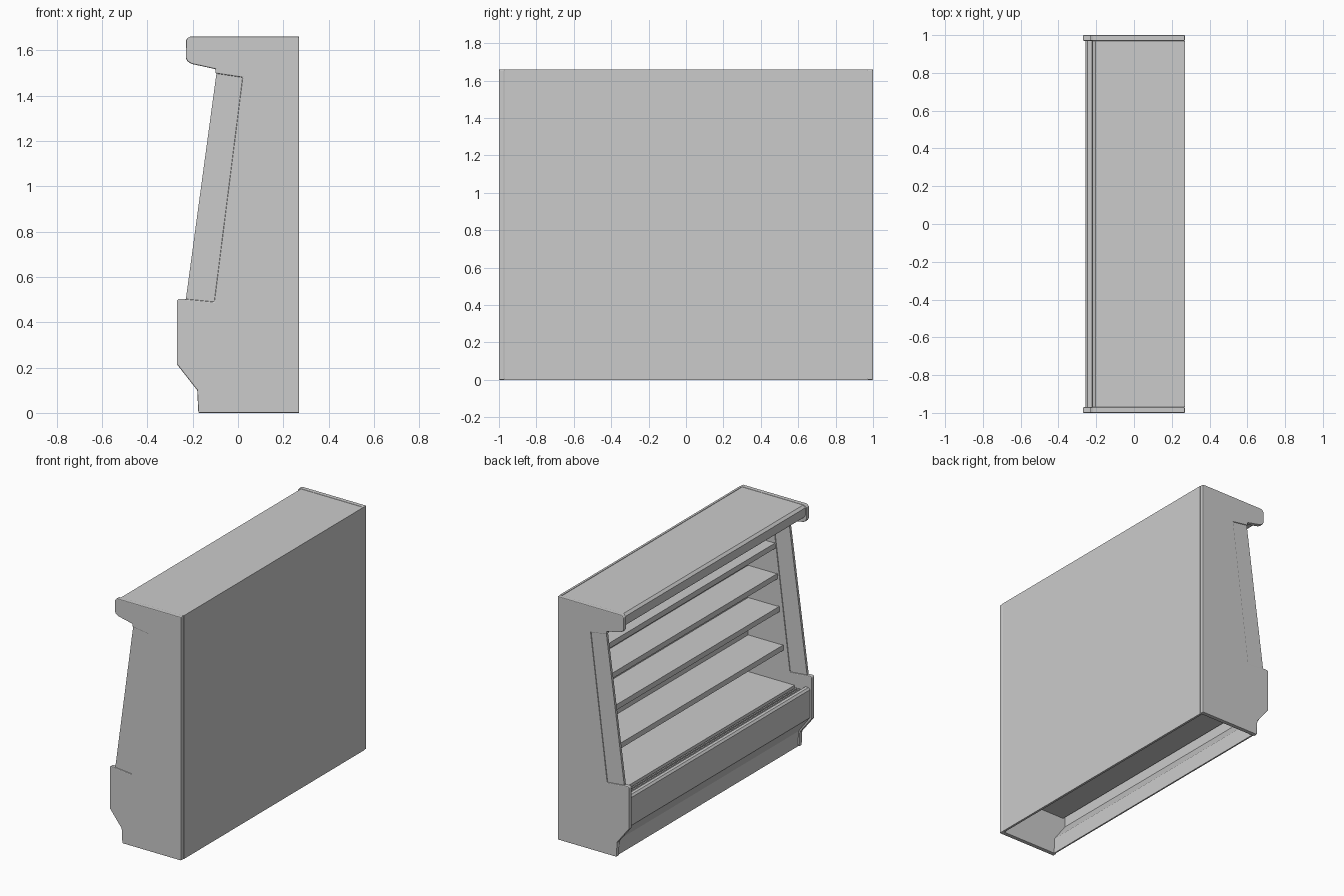
import bpy, bmesh, math

if "Cube" in bpy.data.objects:
    bpy.data.objects.remove(bpy.data.objects["Cube"])

grey = bpy.data.materials.new("light grey")
grey.diffuse_color = (0.6, 0.6, 0.6, 1)
grey.use_nodes = True
grey.node_tree.nodes["Principled BSDF"].inputs["Base Color"].default_value = grey.diffuse_color


def extrude(name, pts, y0, y1, bevel=0.0):
    """Extrude an x/z outline along y."""
    bm = bmesh.new()
    face = bm.faces.new([bm.verts.new((x, y0, z)) for x, z in pts])
    out = bmesh.ops.extrude_face_region(bm, geom=[face])
    moved = [v for v in out["geom"] if isinstance(v, bmesh.types.BMVert)]
    bmesh.ops.translate(bm, verts=moved, vec=(0, y1 - y0, 0))
    bmesh.ops.recalc_face_normals(bm, faces=bm.faces)
    me = bpy.data.meshes.new(name)
    bm.to_mesh(me)
    bm.free()
    me.materials.append(grey)
    ob = bpy.data.objects.new(name, me)
    bpy.context.collection.objects.link(ob)
    if bevel:
        mod = ob.modifiers.new("Bevel", "BEVEL")
        mod.width = bevel
        mod.segments = 2
        mod.limit_method = "ANGLE"
        mod.angle_limit = math.radians(40)
    return ob


def box(name, x0, x1, z0, z1, y=0.97, bevel=0.0):
    return extrude(name, [(x0, z0), (x1, z0), (x1, z1), (x0, z1)], -y, y, bevel)


# End panels with a notch that holds the slanted side pane
end_outline = [
    (0.27, 0.0), (0.27, 1.66), (-0.215, 1.66), (-0.23, 1.645), (-0.23, 1.565),
    (-0.222, 1.55), (-0.205, 1.54), (-0.10, 1.517), (-0.10, 1.498),
    (0.02, 1.48), (-0.105, 0.49), (-0.235, 0.503), (-0.262, 0.503),
    (-0.27, 0.495), (-0.27, 0.215), (-0.18, 0.10), (-0.175, 0.0)]
pane_outline = [(-0.095, 1.499), (0.021, 1.481), (-0.104, 0.489), (-0.23, 0.502)]
for side, s in (("left", -1), ("right", 1)):
    extrude(side + "_end_panel", end_outline, s * 0.97, s * 1.0, 0.005)
    extrude(side + "_side_pane", pane_outline, s * 0.976, s * 0.994)

# Back shell and inner back wall
box("back_panel", 0.255, 0.27, 0.0, 1.66)
box("inner_back_wall", 0.21, 0.222, 0.30, 1.58)

# Canopy with soffit
extrude("canopy", [
    (0.265, 1.657), (-0.205, 1.657), (-0.221, 1.642), (-0.221, 1.59),
    (-0.212, 1.575), (-0.11, 1.56), (-0.085, 1.525), (0.215, 1.51),
    (0.265, 1.51)], -0.97, 0.97)

# Four shelves, deeper towards the bottom, with a front price rail
for i, (x, z) in enumerate([(0.01, 1.34), (-0.005, 1.135), (-0.02, 0.915), (-0.05, 0.66)]):
    box(f"shelf_{i + 1}", x, 0.212, z - 0.018, z)
    box(f"shelf_rail_{i + 1}", x - 0.006, x + 0.004, z - 0.034, z + 0.003)

# Bottom deck and the air channel in front of it
box("bottom_deck", -0.14, 0.212, 0.38, 0.41)
box("air_channel", -0.215, -0.135, 0.372, 0.386)
for i in range(3):
    box(f"air_grille_bar_{i + 1}", -0.202 + i * 0.021, -0.192 + i * 0.021, 0.385, 0.397)
box("shell_floor", -0.23, 0.258, 0.28, 0.30)

# Thin front shell: rounded lip, bumper, sloped skirt and kick plate
extrude("front_panel", [
    (-0.215, 0.372), (-0.215, 0.415), (-0.222, 0.423), (-0.245, 0.423),
    (-0.256, 0.41), (-0.256, 0.22), (-0.17, 0.105), (-0.165, 0.0),
    (-0.155, 0.0), (-0.16, 0.108), (-0.245, 0.224), (-0.245, 0.372)],
    -0.97, 0.97)
